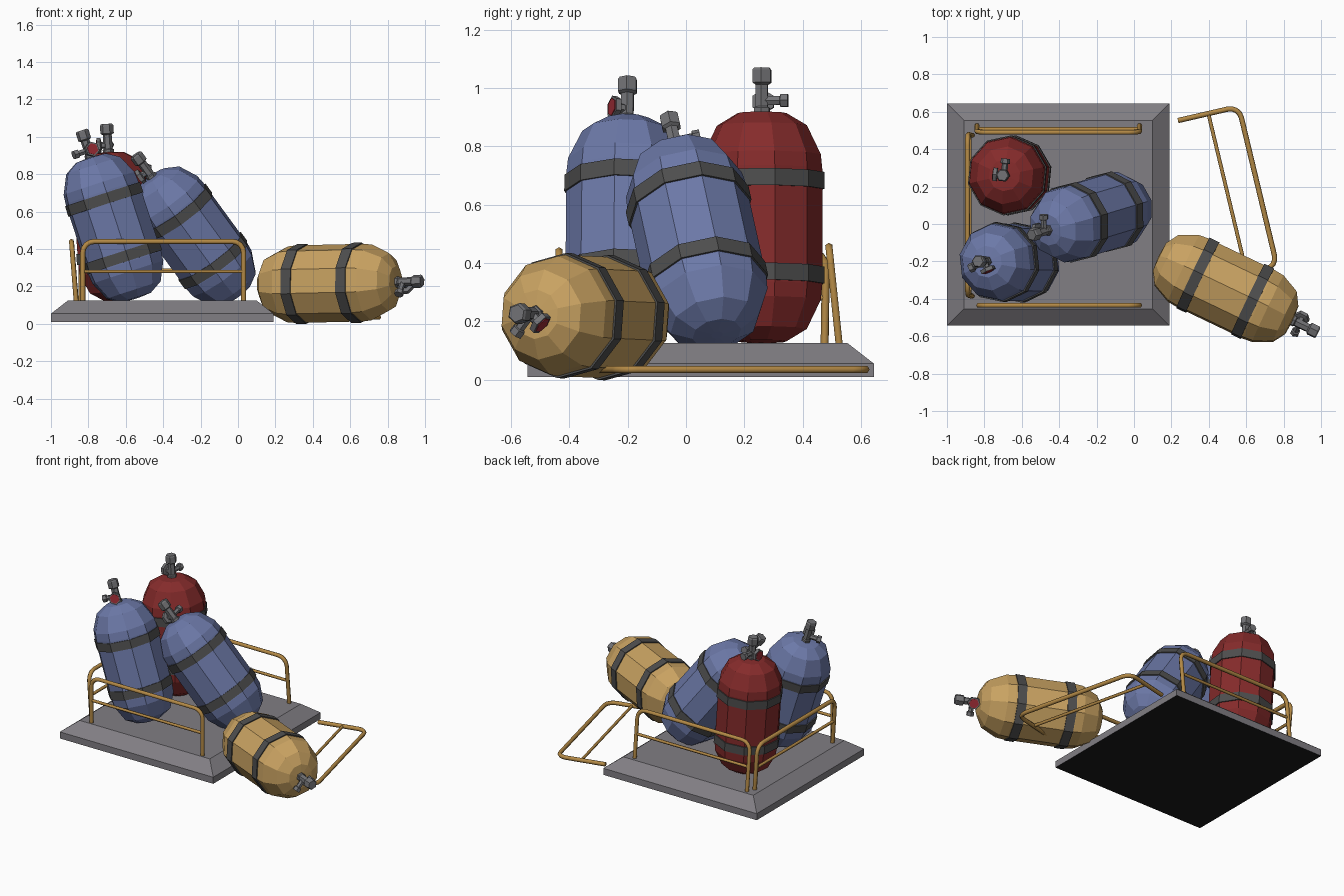
import bpy, bmesh, math
from mathutils import Matrix, Vector

cube = bpy.data.objects.get("Cube")
if cube:
    bpy.data.objects.remove(cube, do_unlink=True)


def material(name, rgb):
    m = bpy.data.materials.new(name)
    m.use_nodes = True
    m.diffuse_color = (*rgb, 1)
    m.node_tree.nodes["Principled BSDF"].inputs["Base Color"].default_value = (*rgb, 1)
    return m


BLUE = material("blue paint", (0.15, 0.19, 0.39))
RED = material("red paint", (0.235, 0.024, 0.024))
YELLOW = material("yellow paint", (0.58, 0.36, 0.12))
BRASS = material("ochre rail", (0.45, 0.25, 0.06))
BAND = material("dark strap", (0.075, 0.075, 0.075))
STONE = material("grey base", (0.22, 0.21, 0.23))
UNDERSIDE = material("black underside", (0.01, 0.01, 0.011))
STEEL = material("valve steel", (0.17, 0.17, 0.18))
DIAL = material("red dial", (0.33, 0.025, 0.035))


def lathe(name, profile, sides, mat, frame, phase=0.0):
    """Closed faceted solid from (radius, height) pairs around local z."""
    bm = bmesh.new()
    rings = []
    for r, z in profile:
        angles = [phase + math.tau * i / sides for i in range(sides)]
        rings.append([bm.verts.new((r * math.cos(a), r * math.sin(a), z)) for a in angles])
    for low, high in zip(rings, rings[1:]):
        for i in range(sides):
            j = (i + 1) % sides
            bm.faces.new((low[i], low[j], high[j], high[i]))
    bm.faces.new(rings[0][::-1])
    bm.faces.new(rings[-1])
    mesh = bpy.data.meshes.new(name)
    bm.to_mesh(mesh)
    bm.free()
    mesh.materials.append(mat)
    ob = bpy.data.objects.new(name, mesh)
    ob.matrix_world = frame
    bpy.context.collection.objects.link(ob)
    return ob


def tank(name, mat, center, axis, dial_dir):
    # Frame: local z along the tank, local x towards the dial
    z = Vector(axis).normalized()
    x = Vector(dial_dir)
    x = (x - z * x.dot(z)).normalized()
    rot = Matrix((x, z.cross(x), z)).transposed().to_4x4()
    frame = Matrix.Translation(center) @ rot
    turn = math.pi / 10

    # Faceted body, symmetric about its middle
    half = [(0.208, 0.2), (0.203, 0.25), (0.155, 0.35), (0.085, 0.392), (0.02, 0.397)]
    profile = [(r, -h) for r, h in reversed(half)] + half
    lathe(name + "_body", profile, 10, mat, frame, turn)
    # Straps
    for label, h in (("lower", -0.165), ("upper", 0.16)):
        strap = [(0.2, h - 0.029), (0.215, h - 0.029), (0.215, h + 0.029), (0.2, h + 0.029)]
        lathe(f"{name}_{label}_strap", strap, 10, BAND, frame, turn)
    # Valve stem with its hexagonal knob
    stem = [(0.03, 0.385), (0.03, 0.41), (0.024, 0.415), (0.024, 0.49),
            (0.036, 0.497), (0.036, 0.54), (0.03, 0.548)]
    lathe(name + "_valve_stem", stem, 6, STEEL, frame)
    # Side dial, and an outlet a quarter turn from it
    neck = frame @ Matrix.Translation((0, 0, 0.435))
    side = neck @ Matrix.Rotation(math.pi / 2, 4, "Y")
    dial = [(0.018, 0), (0.018, 0.034), (0.041, 0.038), (0.041, 0.058)]
    lathe(name + "_dial_housing", dial, 6, STEEL, side)
    lathe(name + "_dial_face", [(0.032, 0.057), (0.032, 0.061)], 6, DIAL, side)
    outlet = [(0.017, 0), (0.017, 0.062), (0.025, 0.065), (0.025, 0.09)]
    lathe(name + "_outlet", outlet, 6, STEEL, neck @ Matrix.Rotation(math.pi / 2, 4, "X"))


def tube(name, points, radius):
    cu = bpy.data.curves.new(name, "CURVE")
    cu.dimensions = "3D"
    cu.bevel_depth = radius
    cu.bevel_resolution = 1
    cu.use_fill_caps = True
    sp = cu.splines.new("POLY")
    sp.points.add(len(points) - 1)
    for p, co in zip(sp.points, points):
        p.co = (*co, 1)
    cu.materials.append(BRASS)
    bpy.context.collection.objects.link(bpy.data.objects.new(name, cu))


def rail(name, start, end, rise):
    a, b, up = Vector(start), Vector(end), Vector(rise)
    along = (b - a).normalized()
    lift = up.normalized()
    bend = 0.06
    path = [a]
    # Rounded upper corners
    for corner, inward, order in ((a + up, along, 1), (b + up, -along, -1)):
        hub = corner + (inward - lift) * bend
        arc = []
        for i in range(5):
            t = i / 4 * math.pi / 2
            arc.append(hub + bend * (lift * math.sin(t) - inward * math.cos(t)))
        path += arc[::order]
    path.append(b)
    tube(name + "_hoop", path, 0.014)
    tube(name + "_middle_bar", [a + up * 0.5, b + up * 0.5], 0.01)


# Bevelled square base with a black underside
s = math.sqrt(2)
base = lathe("base", [(0.594 * s, 0.009), (0.594 * s, 0.055), (0.504 * s, 0.125)], 4, STONE,
             Matrix.Translation((-0.405, 0.05, 0)), math.pi / 4)
base.data.materials.append(UNDERSIDE)
for face in base.data.polygons:
    face.material_index = int(face.normal.z < -0.9)

# Rails: three standing, one lying on the ground
rail("front_rail", (-0.83, -0.435, 0.12), (0.03, -0.435, 0.12), (0, 0, 0.32))
rail("back_rail", (-0.84, 0.525, 0.12), (0.03, 0.525, 0.12), (0, -0.035, 0.335))
rail("right_rail", (-0.865, -0.385, 0.12), (-0.865, 0.475, 0.12), (-0.025, 0.005, 0.32))
rail("fallen_rail", (0.235, 0.553, 0.035), (0.44, -0.302, 0.035), (0.325, 0.075, 0))

# Tanks
tank("upright_tank", RED, (-0.665, 0.26, 0.522), (-0.07, 0, 1), (-1, 0.1, 0))
tank("leaning_tank", BLUE, (-0.666, -0.205, 0.513), (-0.325, 0.01, 1), (0.4, -0.9, 0.1))
tank("slumped_tank", BLUE, (-0.23, 0.037, 0.469), (-0.73, -0.22, 1), (-0.81, 0.11, -0.56))
tank("fallen_tank", YELLOW, (0.49, -0.345, 0.216), (0.9, -0.43, 0.02), (0.33, 0.69, -0.64))
